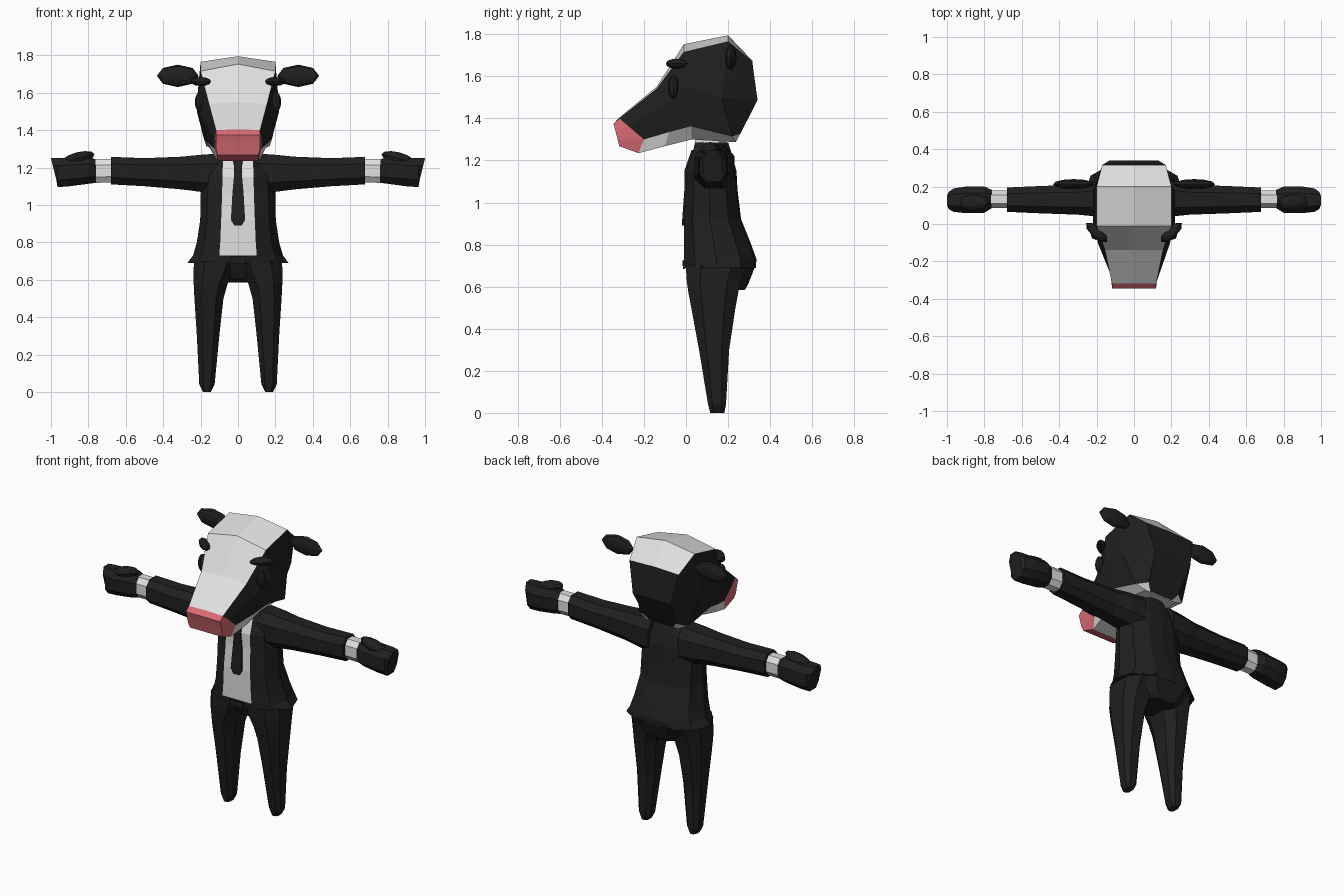
import bpy, bmesh, math
from mathutils import Matrix, Vector

if "Cube" in bpy.data.objects:
    bpy.data.objects.remove(bpy.data.objects["Cube"])


def material(name, rgb):
    m = bpy.data.materials.new(name)
    m.diffuse_color = (*rgb, 1)
    m.use_nodes = True
    m.node_tree.nodes["Principled BSDF"].inputs["Base Color"].default_value = m.diffuse_color
    return m


BLACK = material("suit black", (0.014, 0.014, 0.014))
WHITE = material("shirt white", (0.75, 0.75, 0.75))
PINK = material("nose pink", (0.70, 0.15, 0.18))


def finish(name, bm, mats, mirror=False):
    bmesh.ops.recalc_face_normals(bm, faces=bm.faces)
    me = bpy.data.meshes.new(name)
    bm.to_mesh(me)
    bm.free()
    for m in mats:
        me.materials.append(m)
    ob = bpy.data.objects.new(name, me)
    bpy.context.collection.objects.link(ob)
    if mirror:
        ob.modifiers.new("Mirror", 'MIRROR').use_mirror_merge = False
    return ob


def loft(name, rings, mats, rule=None, caps=(0, 0), mirror=False):
    """Skin a row of point rings; rule(segment, strip) gives the material index."""
    bm = bmesh.new()
    vs = [[bm.verts.new(p) for p in r] for r in rings]
    n = len(vs[0])
    for s in range(len(vs) - 1):
        for i in range(n):
            j = (i + 1) % n
            f = bm.faces.new((vs[s][i], vs[s][j], vs[s + 1][j], vs[s + 1][i]))
            f.material_index = rule(s, min(i, n - 1 - i)) if rule else 0
    for r, mi in ((vs[0], caps[0]), (vs[-1], caps[1])):
        # close the end with strips running from side to side
        for i in range(n // 2):
            q = list(dict.fromkeys((r[i], r[i + 1], r[n - i - 1], r[(n - i) % n])))
            if len(q) > 2:
                bm.faces.new(q).material_index = mi
    return finish(name, bm, mats, mirror)


def symmetric(half):
    """Half ring from centre to centre, completed to a full ring."""
    return half + [(-x, y, z) for x, y, z in reversed(half[1:-1])]


def octagon(a0, a1, b0, b1, k=0.5):
    ca, cb, ha, hb = (a0 + a1) / 2, (b0 + b1) / 2, (a1 - a0) / 2, (b1 - b0) / 2
    pts = ((k, -1), (1, -k), (1, k), (k, 1), (-k, 1), (-1, k), (-1, -k), (-k, -1))
    return [(ca + u * ha, cb + v * hb) for u, v in pts]


def along_x(rows):  # rows: x, z low, z high, y front, y back
    return [[(x, y, z) for y, z in octagon(yf, yb, z0, z1)] for x, z0, z1, yf, yb in rows]


def along_z(rows):  # rows: z, x inner, x outer, y front, y back
    return [[(x, y, z) for x, y in octagon(x0, x1, yf, yb)] for z, x0, x1, yf, yb in rows]


def ellipsoid(name, loc, radii, mat, rot=(0, 0, 0), seg=8, rows=6):
    bm = bmesh.new()
    bmesh.ops.create_uvsphere(bm, u_segments=seg, v_segments=rows, radius=1)
    m = Matrix.Translation(loc)
    for axis, a in zip("XYZ", rot):
        m = m @ Matrix.Rotation(math.radians(a), 4, axis)
    bmesh.ops.transform(bm, matrix=m @ Matrix.Diagonal((*radii, 1)), verts=bm.verts)
    return finish(name, bm, [mat], True)


# Head: sections from nose to back (top edge, cheek, jaw, underside edge, crown rise)
sections = [
    ((.118, -.345, 1.375), (.118, -.335, 1.34), (.118, -.325, 1.30), (.11, -.317, 1.268), 0),
    ((.118, -.317, 1.40), (.125, -.27, 1.36), (.125, -.20, 1.30), (.11, -.226, 1.235), .004),
    ((.155, -.14, 1.54), (.19, -.11, 1.46), (.165, -.08, 1.335), (.13, -.10, 1.268), .01),
    ((.20, -.01, 1.715), (.22, .0, 1.55), (.185, .026, 1.363), (.13, .026, 1.30), .038),
    ((.20, .20, 1.765), (.22, .17, 1.50), (.17, .22, 1.315), (.11, .236, 1.287), .03),
    ((.17, .315, 1.67), (.13, .34, 1.487), (.11, .26, 1.33), (.08, .238, 1.29), .005),
]
rings = [symmetric([(0, t[1], t[2] + up), t, m, l, b, (0, b[1], b[2])])
         for t, m, l, b, up in sections]
loft("head", rings, [BLACK, WHITE, PINK],
     lambda s, i: 2 if s == 0 else (0 if i in (1, 2) else 1), caps=(2, 0))

# Eyes, brows, ears
ellipsoid("eyes", (.203, -.06, 1.55), (.028, .025, .055), BLACK)
ellipsoid("brows", (.20, -.045, 1.66), (.075, .03, .024), BLACK, rot=(0, 0, 42))
ellipsoid("ears", (.322, .213, 1.69), (.112, .026, .06), BLACK, rot=(90, 0, 0)).data.transform(
    Matrix.Identity(4))
ears = bpy.data.objects["ears"]
for v in ears.data.vertices:  # flatten into a broad leaf facing forward
    d = v.co - Vector((.322, .213, 1.69))
    v.co = Vector((.322 + d.x, .213 + d.y * .45, 1.69 + d.z * 2.3))


# Jacket torso with white shirt strip: z, half width, y front, y back, shirt half width
def body_ring(z, w, yf, yb, s):
    d = yb - yf
    return symmetric([(0, yf, z), (s, yf, z), (w * .82, yf + d * .15, z), (w, yf + d * .45, z),
                      (w * .86, yf + d * .78, z), (w * .45, yb - d * .03, z), (0, yb, z)])


torso = [(.69, .27, -.005, .332, .105), (.73, .24, -.01, .335, .10), (.80, .22, -.01, .31, .095),
         (.92, .202, -.01, .262, .09), (1.06, .20, 0, .245, .085), (1.15, .19, 0, .24, .083),
         (1.25, .13, .035, .212, .08), (1.285, .10, .045, .20, .07)]
loft("jacket", [body_ring(*r) for r in torso], [BLACK, WHITE],
     lambda s, i: 1 if i == 0 and s > 0 else 0)
loft("collar", along_z([(1.22, -.10, .10, .03, .20), (1.33, -.08, .08, .05, .19)]), [WHITE])


# Tie and belt buckle as thin plates: z, half width, y
def plate(name, rows):
    loft(name, [[(-w, y - .008, z), (w, y - .008, z), (w, y + .001, z), (-w, y + .001, z)]
                for z, w, y in rows], [BLACK])


plate("tie", [(.89, .02, -.01), (.92, .038, -.01), (1.06, .03, 0), (1.15, .022, 0),
              (1.20, .02, .017), (1.25, .03, .035)])
plate("buckle", [(.685, .04, -.006), (.725, .045, -.01)])

# Arms: sleeves, cuffs, fists and thumbs
loft("sleeves", along_x([(.10, 1.06, 1.275, .04, .23), (.20, 1.07, 1.268, .04, .225),
                         (.30, 1.083, 1.258, .05, .21), (.50, 1.10, 1.25, .057, .203),
                         (.68, 1.11, 1.257, .065, .195)]), [BLACK], mirror=True)
loft("cuffs", along_x([(.66, 1.12, 1.245, .085, .18), (.77, 1.118, 1.245, .085, .18)]),
     [WHITE], mirror=True)
fist = along_x([(.76, 1.118, 1.243, .085, .182), (.80, 1.113, 1.257, .06, .20),
                (.90, 1.10, 1.25, .058, .20), (.965, 1.095, 1.25, .065, .19),
                (1.0, 1.10, 1.25, .08, .172)])
fist[-1] = [(x - (1.25 - z) * .25, y, z) for x, y, z in fist[-1]]
loft("fists", fist, [BLACK], mirror=True)
ellipsoid("thumbs", (.855, .115, 1.25), (.09, .045, .032), BLACK, rot=(0, 14, 0))

# Trousers: legs and seat
loft("legs", along_z([(0, .145, .187, .115, .182), (.04, .125, .207, .105, .19),
                      (.30, .10, .22, .062, .205), (.50, .078, .233, .025, .235),
                      (.58, .055, .237, .01, .25), (.64, .02, .238, .002, .265),
                      (.70, .0, .235, 0, .29)]), [BLACK], mirror=True)
loft("seat", along_z([(.585, -.10, .10, .10, .28), (.61, -.14, .14, .06, .295),
                      (.70, -.22, .22, .01, .33)]), [BLACK])
